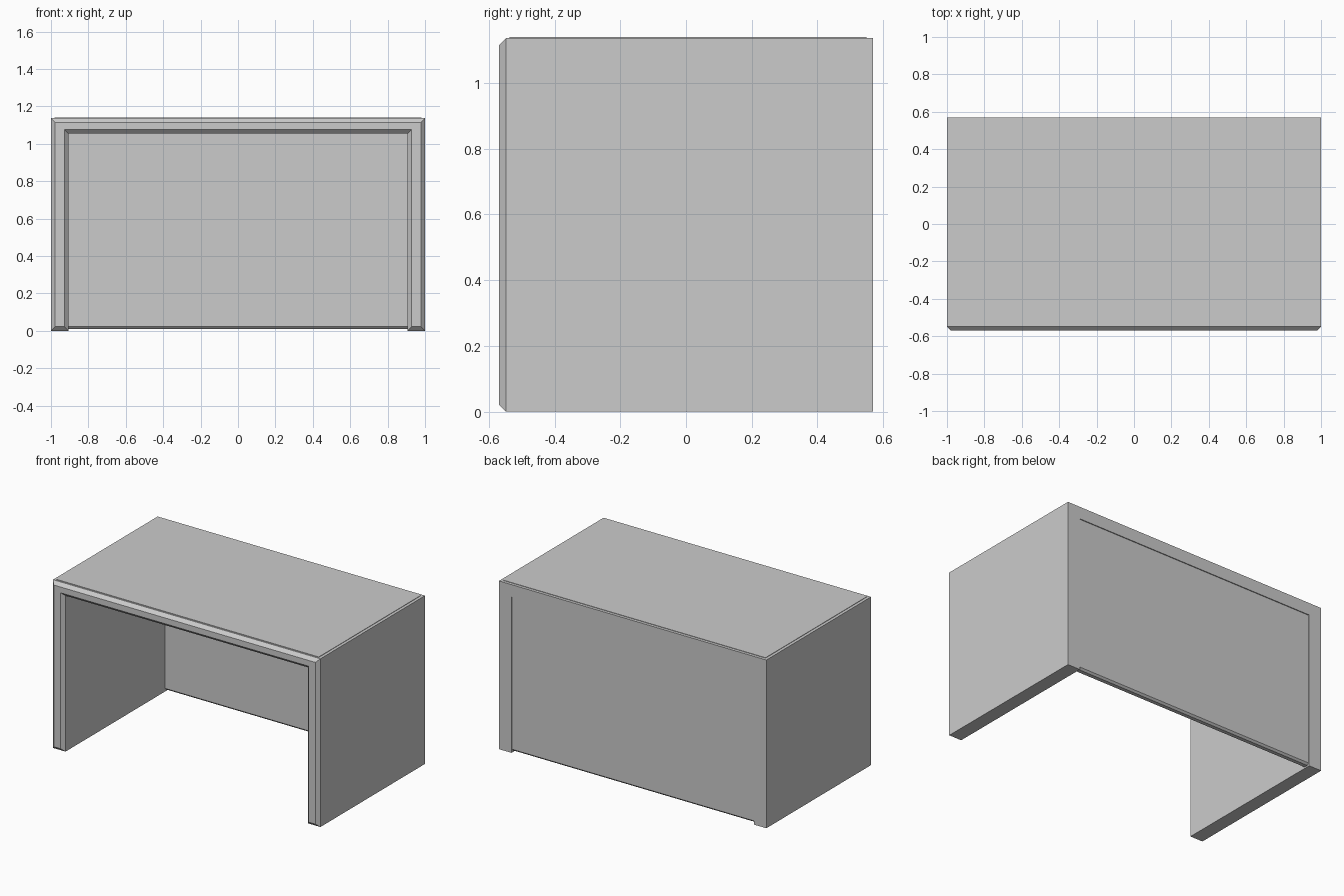
import bpy, bmesh

if "Cube" in bpy.data.objects:
    bpy.data.objects.remove(bpy.data.objects["Cube"])


def finish(name, bm):
    bmesh.ops.recalc_face_normals(bm, faces=bm.faces)
    mesh = bpy.data.meshes.new(name)
    bm.to_mesh(mesh)
    bm.free()
    obj = bpy.data.objects.new(name, mesh)
    bpy.context.collection.objects.link(obj)
    return obj


def loft(name, sections):
    """Solid joining matching (x, y, z) outlines, capped at both ends."""
    bm = bmesh.new()
    rings = [[bm.verts.new(p) for p in s] for s in sections]
    for a, b in zip(rings, rings[1:]):
        for i in range(len(a)):
            j = (i + 1) % len(a)
            bm.faces.new((a[i], a[j], b[j], b[i]))
    bm.faces.new(rings[0])
    bm.faces.new(rings[-1])
    return finish(name, bm)


def arch(y, d=0.0):
    """Upside-down U outline of the desk, shrunk inward by d."""
    xo, xi, zt, zi, zb = 1 - d, 0.906 + d, 1.137 - d, 1.054 + d, d
    half = [(xo, zb), (xo, zt)]
    inner = [(xi, zi), (xi, zb)]
    right_to_left = half + [(-x, z) for x, z in reversed(half)]
    left_to_right = [(-x, z) for x, z in reversed(inner)] + inner
    return [(x, y, z) for x, z in right_to_left + left_to_right]


# Legs and top slab in one frame, chamfered around the front face
loft("desk_frame", [arch(0.57), arch(-0.548), arch(-0.57, 0.022)])

# Thin raised surface on the top
surface = [(-0.98, -0.537), (0.98, -0.537), (0.98, 0.55), (-0.98, 0.55)]
loft("desk_surface", [[(x, y, z) for x, y in surface] for z in (1.13, 1.14)])

# Recessed back panel with a chamfered lower edge
panel = [(0.514, 1.06), (0.514, 0.022), (0.526, 0.01),
         (0.552, 0.01), (0.564, 0.022), (0.564, 1.06)]
loft("back_panel", [[(x, y, z) for y, z in panel] for x in (-0.91, 0.91)])
